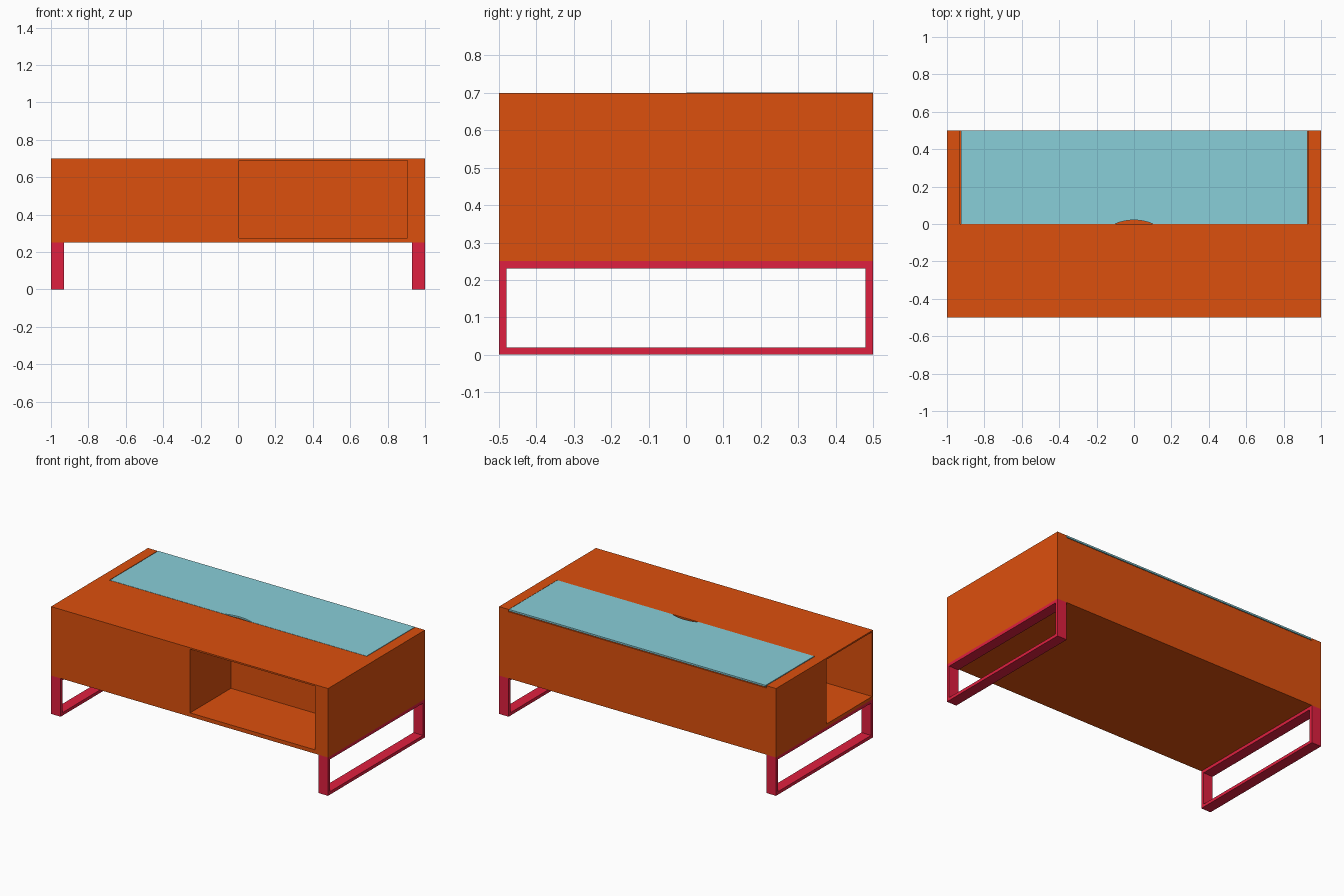
import bpy, bmesh, math

if "Cube" in bpy.data.objects:
    bpy.data.objects.remove(bpy.data.objects["Cube"])


def material(name, rgb):
    m = bpy.data.materials.new(name)
    m.diffuse_color = (*rgb, 1.0)
    m.use_nodes = True
    m.node_tree.nodes["Principled BSDF"].inputs["Base Color"].default_value = m.diffuse_color
    return m


ORANGE = material("orange_lacquer", (0.72, 0.08, 0.004))
GLASS = material("tinted_glass", (0.25, 0.62, 0.69))
RED = material("red_metal", (0.74, 0.014, 0.05))


def add_object(name, bm, mat):
    bmesh.ops.recalc_face_normals(bm, faces=bm.faces)
    mesh = bpy.data.meshes.new(name)
    bm.to_mesh(mesh)
    bm.free()
    obj = bpy.data.objects.new(name, mesh)
    bpy.context.scene.collection.objects.link(obj)
    mesh.materials.append(mat)
    return obj


def box(name, x, y, z, mat):
    bm = bmesh.new()
    bmesh.ops.create_cube(bm, size=1.0)
    for v in bm.verts:
        for i, (lo, hi) in enumerate((x, y, z)):
            v.co[i] = hi if v.co[i] > 0 else lo
    return add_object(name, bm, mat)


def cut(target, *cutters):
    # subtract each cutter, apply, and discard the cutter
    bpy.context.view_layer.objects.active = target
    for c in cutters:
        c.hide_render = True
        mod = target.modifiers.new("cut", 'BOOLEAN')
        mod.operation = 'DIFFERENCE'
        mod.solver = 'EXACT'
        mod.object = c
        bpy.ops.object.modifier_apply(modifier=mod.name)
        bpy.data.objects.remove(c)


# Cabinet: front cubby, left-end cubby, storage bin and recess under the glass
cabinet = box("cabinet", (-1, 1), (-0.5, 0.5), (0.25, 0.70), ORANGE)
cut(cabinet,
    box("front_cubby_cut", (0.005, 0.905), (-0.6, -0.08), (0.275, 0.69), ORANGE),
    box("end_cubby_cut", (-1.1, -0.015), (-0.49, -0.02), (0.27, 0.69), ORANGE),
    box("bin_cut", (-0.925, 0.925), (0, 0.48), (0.27, 0.80), ORANGE),
    box("recess_cut", (-0.93, 0.93), (0, 0.6), (0.685, 0.80), ORANGE))

# Glass lid with a shallow arc finger notch in its front edge
half, rise, steps = 0.1, 0.02, 12
radius = (half ** 2 + rise ** 2) / (2 * rise)
span = math.asin(half / radius)
outline = [(-0.925, 0.001), (-0.925, 0.5), (0.927, 0.5), (0.927, 0.001)]
for i in range(steps + 1):
    a = span * (1 - 2 * i / steps)
    outline.append((radius * math.sin(a), 0.001 + rise - radius + radius * math.cos(a)))
bm = bmesh.new()
face = bm.faces.new([bm.verts.new((x, y, 0.69)) for x, y in outline])
top = bmesh.ops.extrude_face_region(bm, geom=[face])["geom"]
bmesh.ops.translate(bm, vec=(0, 0, 0.011),
                    verts=[e for e in top if isinstance(e, bmesh.types.BMVert)])
add_object("glass_lid", bm, GLASS)

# Two rectangular loop legs
for side, x in (("left", (-1, -0.93)), ("right", (0.93, 1))):
    leg = box(side + "_leg_loop", x, (-0.5, 0.5), (0, 0.25), RED)
    cut(leg, box("leg_cut", (x[0] - 0.1, x[1] + 0.1), (-0.48, 0.48), (0.02, 0.23), RED))
